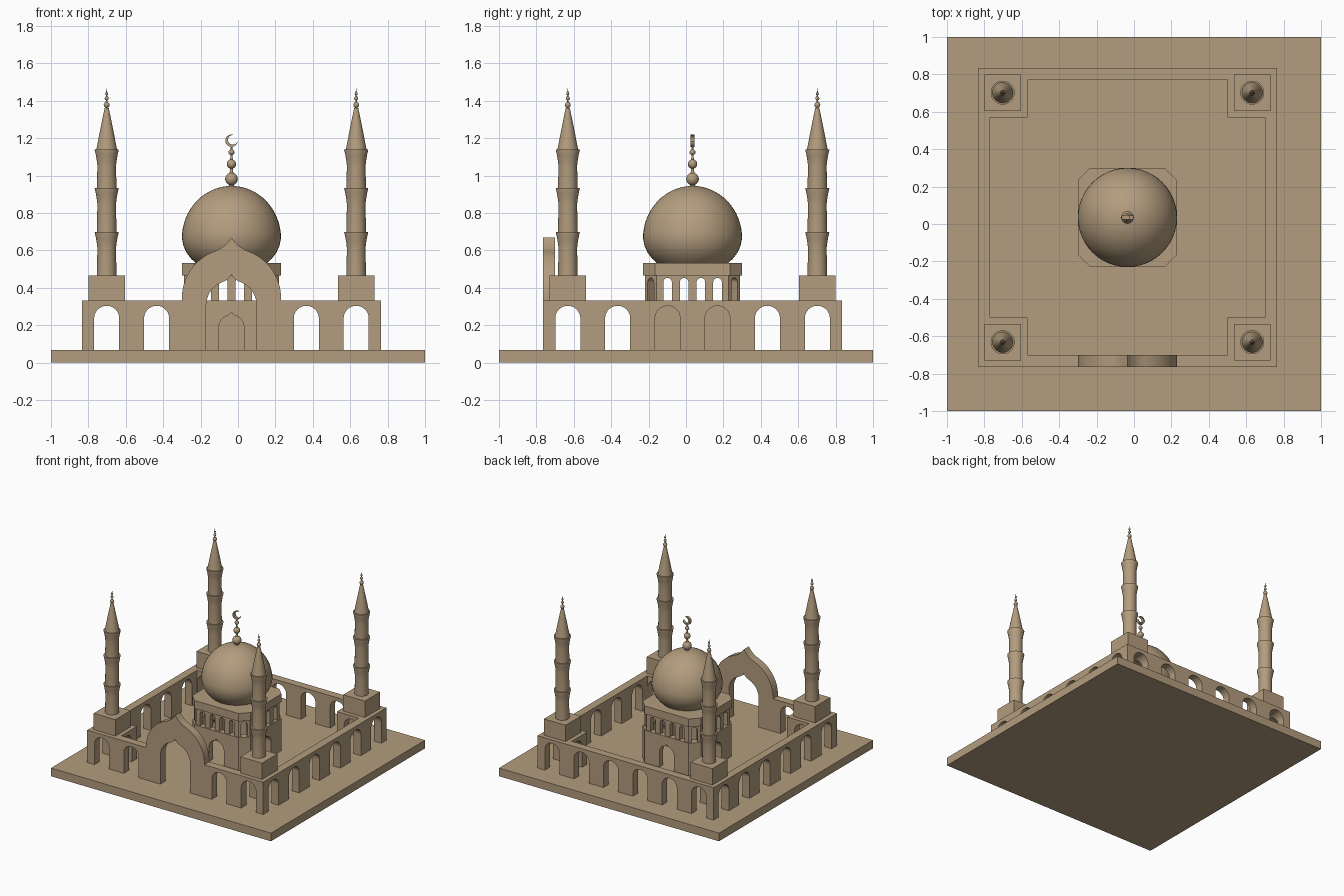
import bpy, bmesh
from math import sin, cos, pi, radians, atan2, hypot
from mathutils import Vector, Matrix

if "Cube" in bpy.data.objects:
    bpy.data.objects.remove(bpy.data.objects["Cube"])

C = Vector((-0.035, 0.035, 0))      # centre of the courtyard on the plinth
BASE, WALL = 0.067, 0.333           # plinth top, wall top

stone = bpy.data.materials.new("stone")
stone.diffuse_color = (0.45, 0.335, 0.21, 1)
stone.use_nodes = True
stone.node_tree.nodes["Principled BSDF"].inputs["Base Color"].default_value = stone.diffuse_color


def finish(name, bm, smooth=None):
    bmesh.ops.remove_doubles(bm, verts=bm.verts, dist=1e-5)
    bmesh.ops.recalc_face_normals(bm, faces=bm.faces)
    me = bpy.data.meshes.new(name)
    bm.to_mesh(me)
    bm.free()
    ob = bpy.data.objects.new(name, me)
    bpy.context.collection.objects.link(ob)
    me.materials.append(stone)
    if smooth:
        shade(ob, smooth)
    return ob


def shade(ob, angle):
    bpy.ops.object.select_all(action='DESELECT')
    ob.select_set(True)
    bpy.context.view_layer.objects.active = ob
    bpy.ops.object.shade_smooth_by_angle(angle=radians(angle))


def extrude(name, pts, vec, mat=Matrix()):
    bm = bmesh.new()
    a = [bm.verts.new(mat @ Vector(p)) for p in pts]
    b = [bm.verts.new(mat @ (Vector(p) + Vector(vec))) for p in pts]
    bm.faces.new(a)
    bm.faces.new(b)
    for i in range(len(a)):
        j = (i + 1) % len(a)
        bm.faces.new((a[i], a[j], b[j], b[i]))
    return finish(name, bm)


def upright(name, prof, v0, v1, ang=0.0):
    """Profile in (across, z), extruded in depth and turned about the centre."""
    mat = Matrix.Translation(C) @ Matrix.Rotation(ang, 4, 'Z')
    return extrude(name, [(u, v0, z) for u, z in prof], (0, v1 - v0, 0), mat)


def slab(name, half, z0, z1, ch=0.0, at=C):
    """Square block, optionally with cut corners."""
    h, k = half, half - ch
    pts = [(h, k), (k, h), (-k, h), (-h, k), (-h, -k), (-k, -h), (k, -h), (h, -k)]
    if not ch:
        pts = pts[::2]
        pts = [(h, h), (-h, h), (-h, -h), (h, -h)]
    return extrude(name, [(x, y, z0) for x, y in pts], (0, 0, z1 - z0), Matrix.Translation(at))


def box(name, x0, x1, y0, y1, z0, z1):
    return extrude(name, [(x0, y0, z0), (x1, y0, z0), (x1, y1, z0), (x0, y1, z0)],
                   (0, 0, z1 - z0), Matrix.Translation(C))


def arch(h, z0, spring, u=0.0, ogee=False, n=12):
    """Round or ogee-pointed arch outline, from right foot to left foot."""
    end = radians(70 if ogee else 90)
    r = [(h * cos(end * i / n), spring + h * sin(end * i / n)) for i in range(n + 1)]
    if ogee:
        p = Vector(r[-1])
        c = p + 0.22 * h * Vector((-sin(end), cos(end)))
        t = Vector((0, spring + 1.22 * h))
        for i in range(1, 7):
            s = i / 6
            q = p * (1 - s) ** 2 + c * 2 * s * (1 - s) + t * s * s
            r.append((q.x, q.y))
    r[-1] = (0, r[-1][1])
    r = [(h, z0)] + r
    return [(u + x, z) for x, z in r] + [(u - x, z) for x, z in reversed(r[:-1])]


def cut(ob, cutters):
    for c in cutters:
        m = ob.modifiers.new("cut", 'BOOLEAN')
        m.operation, m.solver, m.object = 'DIFFERENCE', 'EXACT', c
    me = bpy.data.meshes.new_from_object(ob.evaluated_get(bpy.context.evaluated_depsgraph_get()))
    ob.modifiers.clear()
    ob.data = me
    for c in cutters:
        bpy.data.objects.remove(c)
    shade(ob, 25)


def lathe(name, prof, at, seg=32):
    bm = bmesh.new()
    rings = [[bm.verts.new((at[0] + r * cos(2 * pi * i / seg), at[1] + r * sin(2 * pi * i / seg), z))
              for i in range(seg)] for r, z in prof]
    for a, b in zip(rings, rings[1:]):
        for i in range(seg):
            j = (i + 1) % seg
            bm.faces.new((a[i], a[j], b[j], b[i]))
    bmesh.ops.remove_doubles(bm, verts=bm.verts, dist=1e-5)
    return finish(name, bm, 35)


def ball(z, r, n=8):
    return [(r * sin(radians(160 - 140 * i / n)), z - r * cos(radians(20 + 140 * i / n)))
            for i in range(n + 1)]


# Plinth
slab("plinth", 1.0, 0, BASE, at=Vector((0, 0, 0)))

# Arcaded wall with thick corner blocks; arches run through on both axes
wall = slab("arcade_wall", 0.8, BASE, WALL)
cuts = [box("c", -0.735, 0.735, -0.535, 0.535, 0, 1),
        box("c", -0.535, 0.535, -0.735, 0.735, 0, 1),
        box("c", -0.265, 0.265, -0.9, -0.6, 0, 1)]
for ang in (0, pi / 2):
    for i in range(6):
        prof = arch(0.067, 0, 0.237, -0.667 + 0.2668 * i)
        cuts.append(upright("c", prof, -0.95, 0.95, ang))
cut(wall, cuts)

# Ogee entrance gate
outer = arch(0.265, BASE, 0.346, ogee=True, n=20)
inner = arch(0.135, BASE, 0.305, ogee=True, n=16)
gate = upright("entrance_gate", outer + inner[::-1], -0.8, -0.735)
shade(gate, 25)

# Hall: hollow lower storey with pointed doors
hall = slab("hall_lower_storey", 0.265, BASE, WALL, 0.065)
cut(hall, [slab("c", 0.215, 0, 1, 0.05)] +
    [upright("c", arch(0.067, 0, 0.188, ogee=True), -0.5, 0.5, a) for a in (0, pi / 2)])

# Window gallery: four windows per side, one per cut corner
gallery = slab("window_gallery", 0.255, WALL, 0.467, 0.063)
cuts = [slab("c", 0.215, 0, 1, 0.05)]
for a in (0, pi / 2):
    for u in (-0.1335, -0.0445, 0.0445, 0.1335):
        cuts.append(upright("c", arch(0.023, 0.2, 0.43, u, n=8), -0.5, 0.5, a))
for a in (pi / 4, -pi / 4):
    cuts.append(upright("c", arch(0.023, 0.2, 0.43, n=8), -0.5, 0.5, a))
cut(gallery, cuts)
slab("dome_collar", 0.265, 0.467, 0.533, 0.065)

# Bulbous dome
dome = [(0, 0.533), (0.19, 0.533), (0.215, 0.555), (0.24, 0.588), (0.257, 0.625)]
dome += [(0.265 * cos(pi / 2 * i / 16), 0.665 + 0.28 * sin(pi / 2 * i / 16)) for i in range(17)]
lathe("dome", dome, C, 48)

# Dome finial with crescent
lathe("dome_finial", [(0, 0.93), (0.022, 0.935), (0.012, 0.95)] + ball(0.982, 0.034) + [(0.008, 1.025)]
      + ball(1.062, 0.025) + [(0.006, 1.095)] + ball(1.125, 0.016) + [(0.005, 1.15), (0.004, 1.162), (0, 1.162)],
      C, 24)
R, d, tilt, half = 0.033, 0.009, radians(30), radians(35)
hx, hz = R * cos(half) - d, R * sin(half)
r2, a2 = hypot(hx, hz), atan2(hz, hx)
moon = []
for i in range(21):
    t = half + (2 * pi - 2 * half) * i / 20
    moon.append((R * cos(t), R * sin(t)))
for i in range(1, 20):
    t = (2 * pi - a2) - (2 * pi - 2 * a2) * i / 20
    moon.append((d + r2 * cos(t), r2 * sin(t)))
moon = [(x * cos(tilt) - z * sin(tilt), 1.187 + x * sin(tilt) + z * cos(tilt)) for x, z in moon]
shade(upright("crescent", moon, -0.011, 0.011), 30)

# Minarets on square pedestals
shaft = [(0, 0.467), (0.052, 0.467)]
for z in (0.70, 0.935, 1.14):
    shaft += [(0.05, z - 0.085), (0.053, z - 0.06), (0.058, z - 0.03), (0.064, z - 0.004), (0.064, z), (0.052, z)]
shaft[-1] = (0.055, 1.14)
shaft += [(0.034, 1.25), (0.011, 1.362)] + ball(1.378, 0.016, 6) + ball(1.413, 0.011, 6) \
    + ball(1.438, 0.008, 6) + [(0.003, 1.45), (0, 1.467)]
for sx, nx in ((-1, "left"), (1, "right")):
    for sy, ny in ((-1, "front"), (1, "back")):
        p = C + Vector((sx * 0.667, sy * 0.667, 0))
        slab(f"pedestal_{ny}_{nx}", 0.0985, WALL, 0.467, at=p)
        lathe(f"minaret_{ny}_{nx}", shaft, p)
